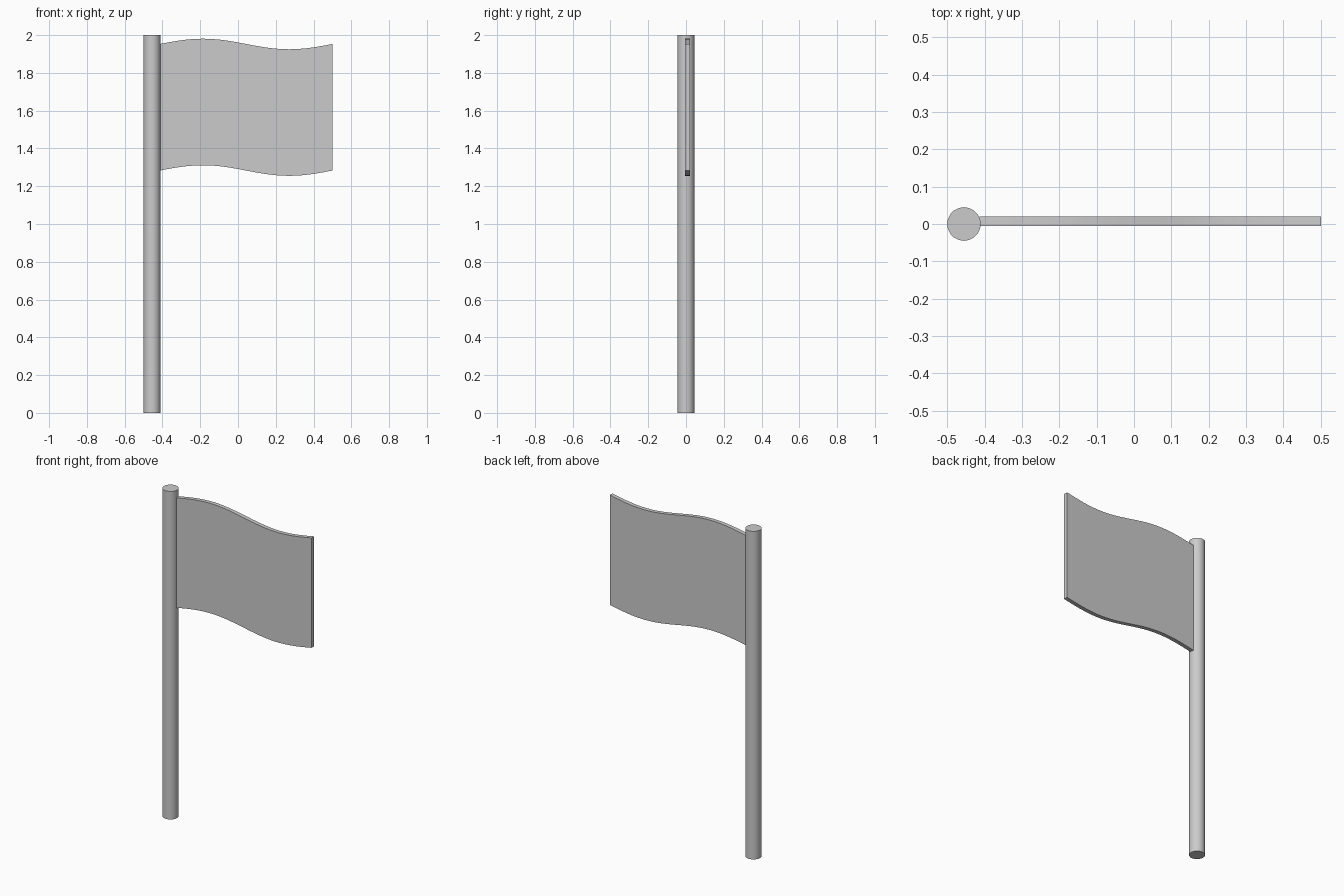
import bpy, bmesh, math

cube = bpy.data.objects.get("Cube")
if cube:
    bpy.data.objects.remove(cube, do_unlink=True)

# Single plain grey for the whole model
grey = bpy.data.materials.new("plain grey")
grey.use_nodes = True
colour = (0.6, 0.6, 0.6, 1)
grey.diffuse_color = colour
grey.node_tree.nodes["Principled BSDF"].inputs["Base Color"].default_value = colour


def finish(obj):
    obj.data.materials.append(grey)
    bpy.ops.object.select_all(action='DESELECT')
    obj.select_set(True)
    bpy.context.view_layer.objects.active = obj
    bpy.ops.object.shade_smooth_by_angle(angle=math.radians(30))


# Pole: tall round post
RADIUS, POLE_X = 0.045, -0.455
bpy.ops.mesh.primitive_cylinder_add(vertices=20, radius=RADIUS, depth=2,
                                    location=(POLE_X, 0, 1))
pole = bpy.context.object
pole.name = "pole"
finish(pole)

# Flag: thin sheet whose top and bottom edges follow one sine wave
LEFT, RIGHT, FRONT, BACK = -0.414, 0.5, -0.005, 0.02
BOTTOM, HEIGHT, WAVE, STEPS = 1.283, 0.67, 0.028, 24
lower = []
for i in range(STEPS + 1):
    t = i / STEPS
    lower.append((LEFT + (RIGHT - LEFT) * t,
                  BOTTOM + WAVE * math.sin(math.tau * t)))
outline = lower + [(x, z + HEIGHT) for x, z in reversed(lower)]

bm = bmesh.new()
face = bm.faces.new([bm.verts.new((x, FRONT, z)) for x, z in outline])
result = bmesh.ops.extrude_face_region(bm, geom=[face])
moved = [g for g in result["geom"] if isinstance(g, bmesh.types.BMVert)]
bmesh.ops.translate(bm, vec=(0, BACK - FRONT, 0), verts=moved)
bmesh.ops.recalc_face_normals(bm, faces=bm.faces)
mesh = bpy.data.meshes.new("flag")
bm.to_mesh(mesh)
bm.free()
flag = bpy.data.objects.new("flag", mesh)
bpy.context.collection.objects.link(flag)
finish(flag)
